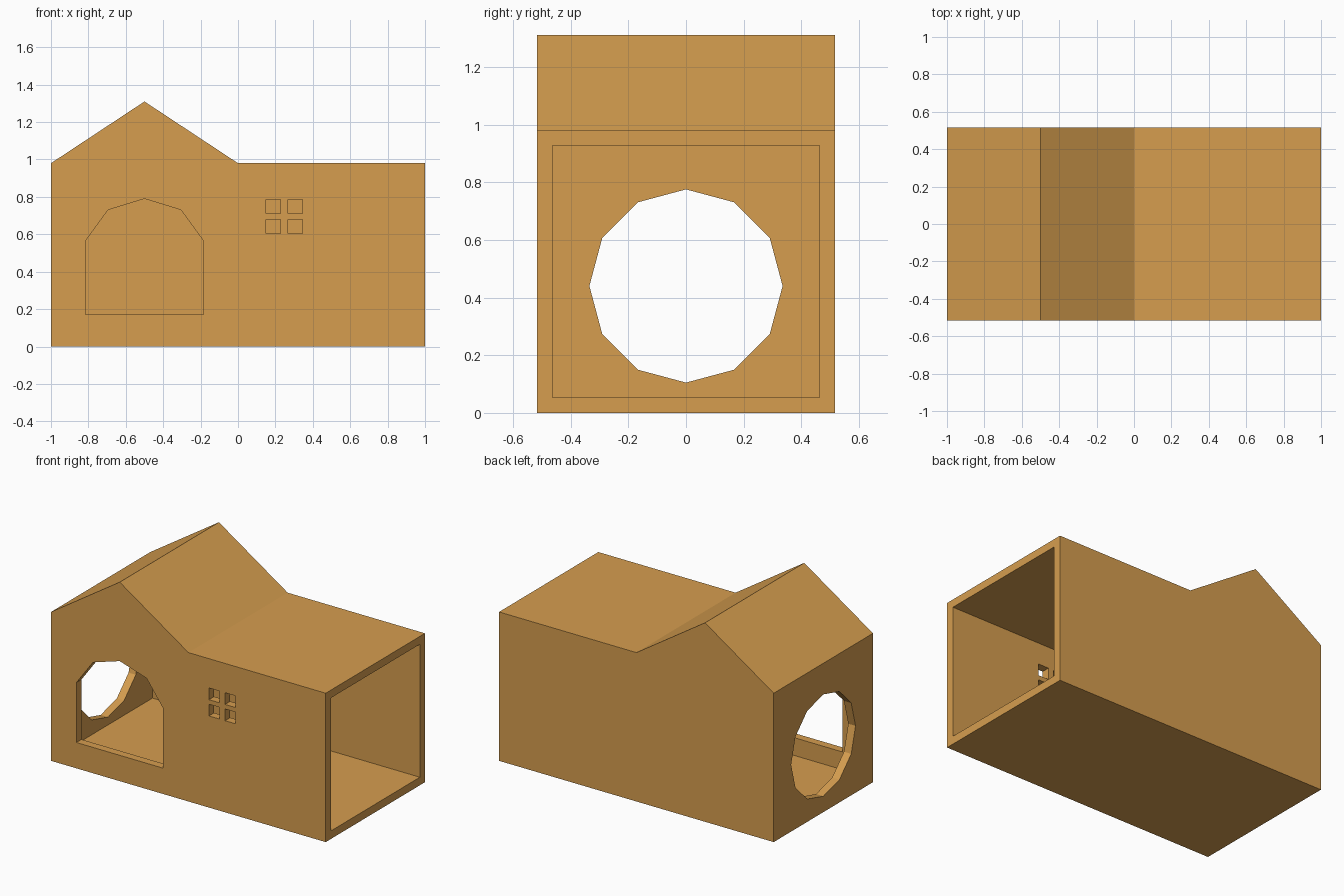
import bpy, bmesh, math
from mathutils import Vector

if "Cube" in bpy.data.objects:
    bpy.data.objects.remove(bpy.data.objects["Cube"])

wood = bpy.data.materials.new("warm_wood")
wood.diffuse_color = (0.67, 0.34, 0.078, 1)
wood.use_nodes = True
wood.node_tree.nodes["Principled BSDF"].inputs["Base Color"].default_value = wood.diffuse_color


def prism(name, points, push):
    """Solid made by sweeping a flat outline along a vector."""
    bm = bmesh.new()
    face = bm.faces.new([bm.verts.new(p) for p in points])
    swept = bmesh.ops.extrude_face_region(bm, geom=[face])["geom"]
    bmesh.ops.translate(bm, vec=Vector(push),
                        verts=[v for v in swept if isinstance(v, bmesh.types.BMVert)])
    # the start cap may be dropped by the sweep, so close any open end
    bmesh.ops.holes_fill(bm, edges=[e for e in bm.edges if e.is_boundary])
    bmesh.ops.recalc_face_normals(bm, faces=bm.faces)
    mesh = bpy.data.meshes.new(name)
    bm.to_mesh(mesh)
    bm.free()
    mesh.materials.append(wood)
    obj = bpy.data.objects.new(name, mesh)
    bpy.context.collection.objects.link(obj)
    return obj


def along_y(name, outline, y0, y1):
    return prism(name, [(x, y0, z) for x, z in outline], (0, y1 - y0, 0))


def cut(body, cutter):
    """Subtract a helper solid, then remove it."""
    mod = body.modifiers.new("cut", 'BOOLEAN')
    mod.operation, mod.solver, mod.object = 'DIFFERENCE', 'EXACT', cutter
    cutter.hide_render = True
    bpy.context.view_layer.objects.active = body
    bpy.ops.object.modifier_apply(modifier=mod.name)
    bpy.data.objects.remove(cutter)


D, T = 0.516, 0.053  # half depth, wall thickness

# House body: gable on the left, flat roof on the right
house = along_y("house_shell",
                [(-1, 0), (1, 0), (1, 0.98), (0, 0.98), (-0.5, 1.31), (-1, 0.98)], -D, D)

# Hollow interior following the roof, open at the right end
cut(house, along_y("interior_cutter",
                   [(-1 + T, T), (1.1, T), (1.1, 0.928), (-0.018, 0.928),
                    (-0.5, 1.247), (-1 + T, 0.952)], -D + T, D - T))

# Arched doorway in the front wall
cut(house, along_y("door_cutter",
                   [(-0.815, 0.17), (-0.185, 0.17), (-0.185, 0.565), (-0.305, 0.73),
                    (-0.5, 0.79), (-0.695, 0.73), (-0.815, 0.565)], -D - 0.1, -D + 0.1))

# Four small window panes in the front wall
for x in (0.15, 0.267):
    for z in (0.603, 0.71):
        s = 0.077
        cut(house, along_y("pane_cutter", [(x, z), (x + s, z), (x + s, z + s), (x, z + s)],
                           -D - 0.1, -D + 0.1))

# Twelve-sided round opening in the left wall
ring = [(-1.1, 0.335 * math.sin(a), 0.44 + 0.335 * math.cos(a))
        for a in (math.tau * i / 12 for i in range(12))]
cut(house, prism("round_cutter", ring, (0.25, 0, 0)))
